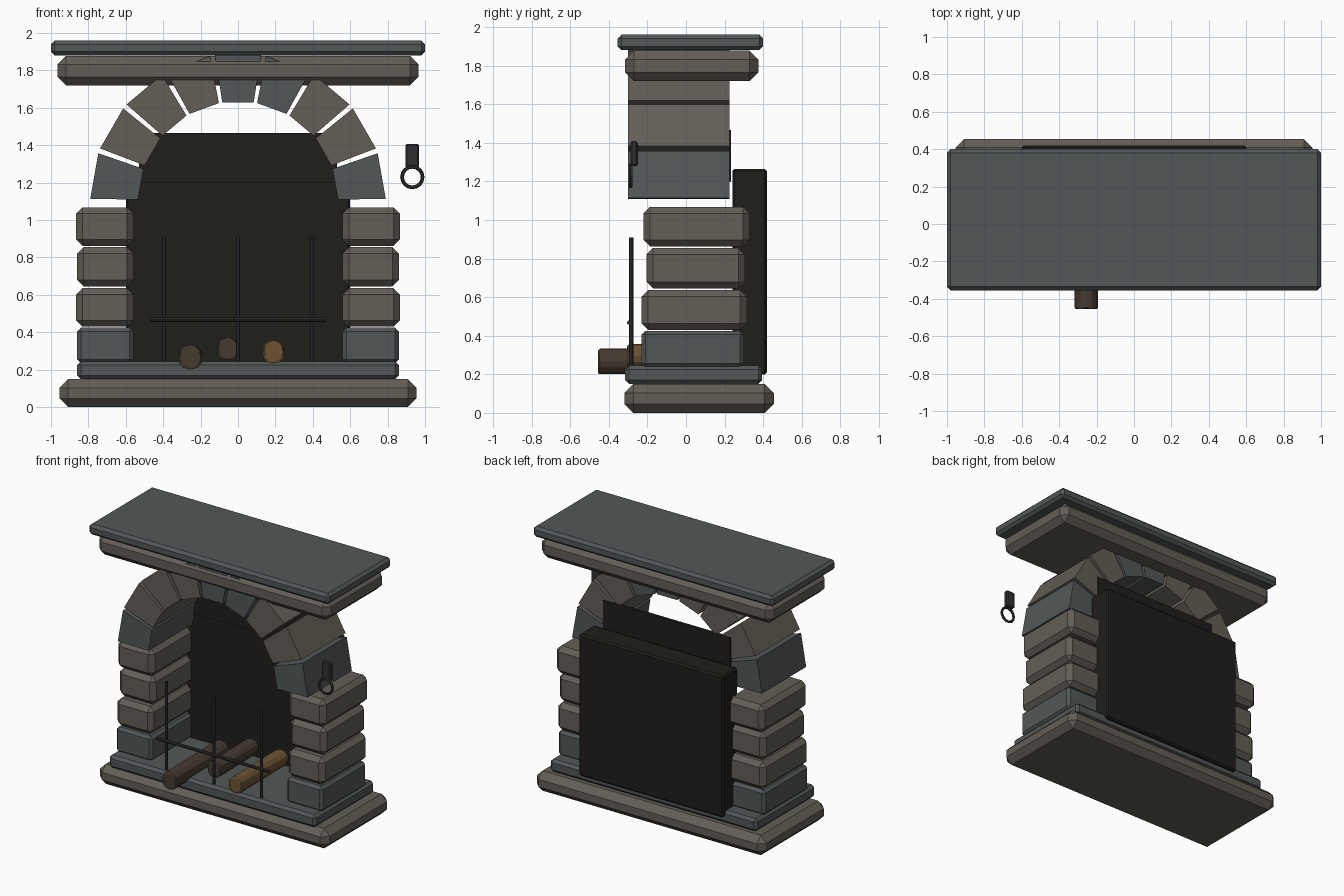
import bpy, bmesh
from math import cos, sin, pi, radians
from mathutils import Matrix

if "Cube" in bpy.data.objects:
    bpy.data.objects.remove(bpy.data.objects["Cube"])


def material(name, rgb):
    m = bpy.data.materials.new(name)
    m.diffuse_color = (*rgb, 1)
    m.use_nodes = True
    m.node_tree.nodes["Principled BSDF"].inputs["Base Color"].default_value = m.diffuse_color
    return m


WARM = material("warm_stone", (0.125, 0.112, 0.093))
COOL = material("cool_stone", (0.085, 0.095, 0.098))
SOOT = material("soot", (0.014, 0.013, 0.011))
IRON = material("iron", (0.03, 0.03, 0.034))
BARK = material("dark_bark", (0.06, 0.043, 0.03))
WOOD = material("light_wood", (0.15, 0.085, 0.032))


def finish(name, bm, mat, bevel=0.0, min_angle=1.0):
    """Chamfer the sharp edges and turn the bmesh into an object."""
    if bevel:
        edges = [e for e in bm.edges if e.calc_face_angle(0) > min_angle]
        bmesh.ops.bevel(bm, geom=edges, offset=bevel, segments=1,
                        affect='EDGES', clamp_overlap=True)
    bmesh.ops.recalc_face_normals(bm, faces=bm.faces)
    me = bpy.data.meshes.new(name)
    bm.to_mesh(me)
    bm.free()
    me.materials.append(mat)
    ob = bpy.data.objects.new(name, me)
    bpy.context.collection.objects.link(ob)
    return ob


def block(name, xr, yr, zr, mat, bevel=0.0):
    bm = bmesh.new()
    bmesh.ops.create_cube(bm, size=1)
    for v in bm.verts:
        v.co = [r[0] + (c + 0.5) * (r[1] - r[0]) for c, r in zip(v.co, (xr, yr, zr))]
    return finish(name, bm, mat, bevel)


def rod(name, centre, radius, length, axis, mat, sides=8, bevel=0.0):
    bm = bmesh.new()
    bmesh.ops.create_cone(bm, cap_ends=True, segments=sides, radius1=radius,
                          radius2=radius, depth=length)
    turn = {'X': Matrix.Rotation(pi / 2, 4, 'Y'),
            'Y': Matrix.Rotation(pi / 2, 4, 'X'),
            'Z': Matrix.Identity(4)}[axis]
    bm.transform(Matrix.Translation(centre) @ turn)
    return finish(name, bm, mat, bevel)


# Base, hearth and mantel slabs
block("base_slab", (-0.955, 0.955), (-0.32, 0.455), (0, 0.15), WARM, 0.047)
block("hearth_slab", (-0.86, 0.86), (-0.315, 0.395), (0.15, 0.245), COOL, 0.02)
block("mantel_slab", (-0.965, 0.965), (-0.315, 0.375), (1.72, 1.877), WARM, 0.045)
block("mantel_top", (-1, 1), (-0.355, 0.40), (1.88, 1.96), COOL, 0.02)

# Stacked pillar stones on both sides
courses = [  # front y, back y, bottom z, top z
    (-0.23, 0.30, 0.235, 0.425),
    (-0.23, 0.315, 0.43, 0.637),
    (-0.205, 0.305, 0.645, 0.855),
    (-0.22, 0.33, 0.862, 1.068),
]
for side in (-1, 1):
    label = "left" if side < 0 else "right"
    for i, (y0, y1, z0, z1) in enumerate(courses):
        xr = sorted((side * 0.56, side * (0.86 + 0.005 * (i % 2))))
        block(f"pillar_stone_{label}_{i + 1}", xr, (y0, y1), (z0, z1),
              WARM if i else COOL, 0.02 if i == 0 else 0.034)

# Semicircular arch of nine wedge stones
ARCH_Z, INNER, OUTER, GAP = 1.10, 0.535, 0.79, 1.0
for i in range(9):
    a0, a1 = radians(20 * i + GAP), radians(20 * (i + 1) - GAP)
    outline = [(INNER, a0), (OUTER, a0), (OUTER, a1), (INNER, a1)]
    bm = bmesh.new()
    front, back = [[bm.verts.new((r * cos(a), y, ARCH_Z + r * sin(a)))
                    for r, a in outline] for y in (-0.30, 0.225)]
    bm.faces.new(front)
    bm.faces.new(back[::-1])
    for k in range(4):
        n = (k + 1) % 4
        bm.faces.new((front[n], front[k], back[k], back[n]))
    finish(f"arch_stone_{i + 1}", bm, COOL if i in (0, 3, 4, 8) else WARM, 0.015)

# Sooty firebox back and the thin plate closing the arch
block("firebox_back", (-0.60, 0.60), (0.24, 0.42), (0.20, 1.265), SOOT, 0.012)
block("arch_back_plate", (-0.53, 0.53), (0.21, 0.232), (1.20, 1.465), SOOT)

# Iron fire guard
for i, x in enumerate((-0.395, 0, 0.395)):
    rod(f"guard_post_{i + 1}", (x, -0.284, 0.58), 0.011, 0.66, 'Z', IRON)
rod("guard_rail", (0, -0.294, 0.468), 0.012, 0.94, 'X', IRON)

# Logs on the hearth
logs = [  # x, z, radius, front y, back y, material
    (-0.255, 0.267, 0.066, -0.455, 0.17, BARK),
    (-0.055, 0.312, 0.060, -0.21, 0.25, BARK),
    (0.19, 0.295, 0.061, -0.305, 0.27, WOOD),
]
for i, (x, z, r, y0, y1, mat) in enumerate(logs):
    rod(f"log_{i + 1}", (x, (y0 + y1) / 2, z), r, y1 - y0, 'Y', mat, 12, 0.01)

# Hanging hook plate with its ring
block("hook_plate", (0.895, 0.968), (-0.287, -0.25), (1.28, 1.408), IRON, 0.008)
bpy.ops.mesh.primitive_torus_add(location=(0.932, -0.287, 1.23), rotation=(pi / 2, 0, 0),
                                 major_radius=0.055, minor_radius=0.01,
                                 major_segments=16, minor_segments=6)
ring = bpy.context.object
ring.name = "hook_ring"
ring.data.materials.append(IRON)
